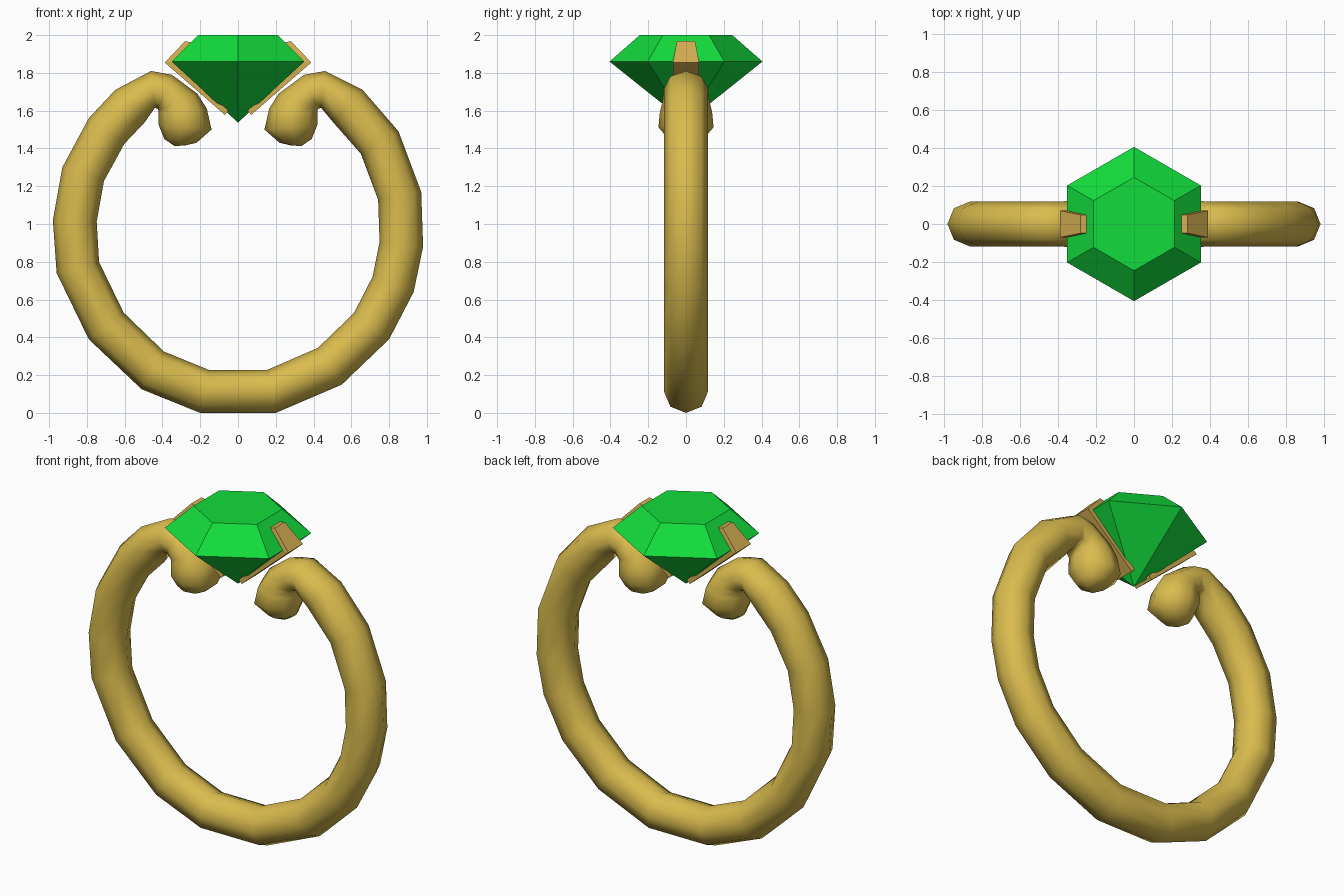
import bpy, bmesh, math
from mathutils import Vector

if "Cube" in bpy.data.objects:
    bpy.data.objects.remove(bpy.data.objects["Cube"])


def material(name, rgb):
    m = bpy.data.materials.new(name)
    m.diffuse_color = (*rgb, 1)
    m.use_nodes = True
    m.node_tree.nodes["Principled BSDF"].inputs["Base Color"].default_value = m.diffuse_color
    return m


gold = material("gold", (0.70, 0.50, 0.075))
prong_gold = material("prong gold", (0.66, 0.43, 0.085))
green = material("emerald green", (0.006, 0.72, 0.045))


def make_object(name, bm, mat, smooth=False):
    bmesh.ops.recalc_face_normals(bm, faces=bm.faces[:])
    me = bpy.data.meshes.new(name)
    bm.to_mesh(me)
    bm.free()
    me.materials.append(mat)
    for p in me.polygons:
        p.use_smooth = smooth
    ob = bpy.data.objects.new(name, me)
    bpy.context.collection.objects.link(ob)
    return ob


def loft(bm, loops, cap_start=True, cap_end=True):
    rings = [[bm.verts.new(c) for c in loop] for loop in loops]
    n = len(rings[0])
    for a, b in zip(rings, rings[1:]):
        for i in range(n):
            j = (i + 1) % n
            bm.faces.new((a[i], a[j], b[j], b[i]))
    if cap_start:
        bm.faces.new(rings[0])
    if cap_end:
        bm.faces.new(rings[-1])
    return rings


# Band: octagonal tube, each section given by its outer and inner point (x, z)
THICK = 0.232
left_arc = [(-.65, 1.71), (-.79, 1.56), (-.93, 1.30), (-.98, 1.02),
            (-.96, .74), (-.79, .39), (-.51, .125), (-.2, 0)]
right_arc = [(.2, 0), (.55, .15), (.8, .39), (.93, .64), (.98, .88),
             (.97, 1.17), (.85, 1.49), (.66, 1.71)]
# curled end: outer point, inner point, half width in y
curl = [((.46, 1.81), (.44, 1.615), .117),
        ((.35, 1.79), (.425, 1.61), .117),
        ((.215, 1.69), (.42, 1.60), .125),
        ((.165, 1.61), (.42, 1.58), .138),
        ((.14, 1.50), (.42, 1.525), .146),
        ((.22, 1.43), (.39, 1.45), .085),
        ((.275, 1.417), (.335, 1.412), .03)]


def flip(p):
    return (-p[0], p[1])


def arc_section(p):
    outer = Vector(p)
    inward = (Vector((0, 0.99)) - outer).normalized()
    return outer, outer + inward * THICK, 0.117


def octagon(outer, inner, width):
    o, i = Vector(outer), Vector(inner)
    mid, half = (o + i) / 2, (o - i) / 2
    loop = []
    for k in range(8):
        a = k * math.pi / 4
        q = mid + half * math.cos(a)
        loop.append((q.x, width * math.sin(a), q.y))
    return loop


sections = [(flip(o), flip(i), w) for o, i, w in reversed(curl)]
sections += [arc_section(p) for p in left_arc + right_arc]
sections += curl
bm = bmesh.new()
loft(bm, [octagon(*s) for s in sections])
make_object("band", bm, gold, smooth=True)


# Gem: six-sided cut stone with flat table and pointed base
def hexagon(r, z):
    return [(r * math.sin(k * math.pi / 3), r * math.cos(k * math.pi / 3), z)
            for k in range(6)]


bm = bmesh.new()
rings = loft(bm, [hexagon(.405, 1.86), hexagon(.245, 2.0)], cap_start=False)
tip = bm.verts.new((0, 0, 1.537))
for i in range(6):
    bm.faces.new((rings[0][i], rings[0][(i + 1) % 6], tip))
make_object("gem", bm, green)

# Prongs: bent strips hugging the gem; outer point, inner point, half width
prong = [((.07, 1.578), (.05, 1.60), .065),
         ((.388, 1.855), (.34, 1.86), .070),
         ((.28, 1.968), (.24, 1.96), .048)]
for name, side in (("left_prong", -1), ("right_prong", 1)):
    bm = bmesh.new()
    loft(bm, [[(side * o[0], -w, o[1]), (side * o[0], w, o[1]),
               (side * i[0], w, i[1]), (side * i[0], -w, i[1])]
              for o, i, w in prong])
    make_object(name, bm, prong_gold)
